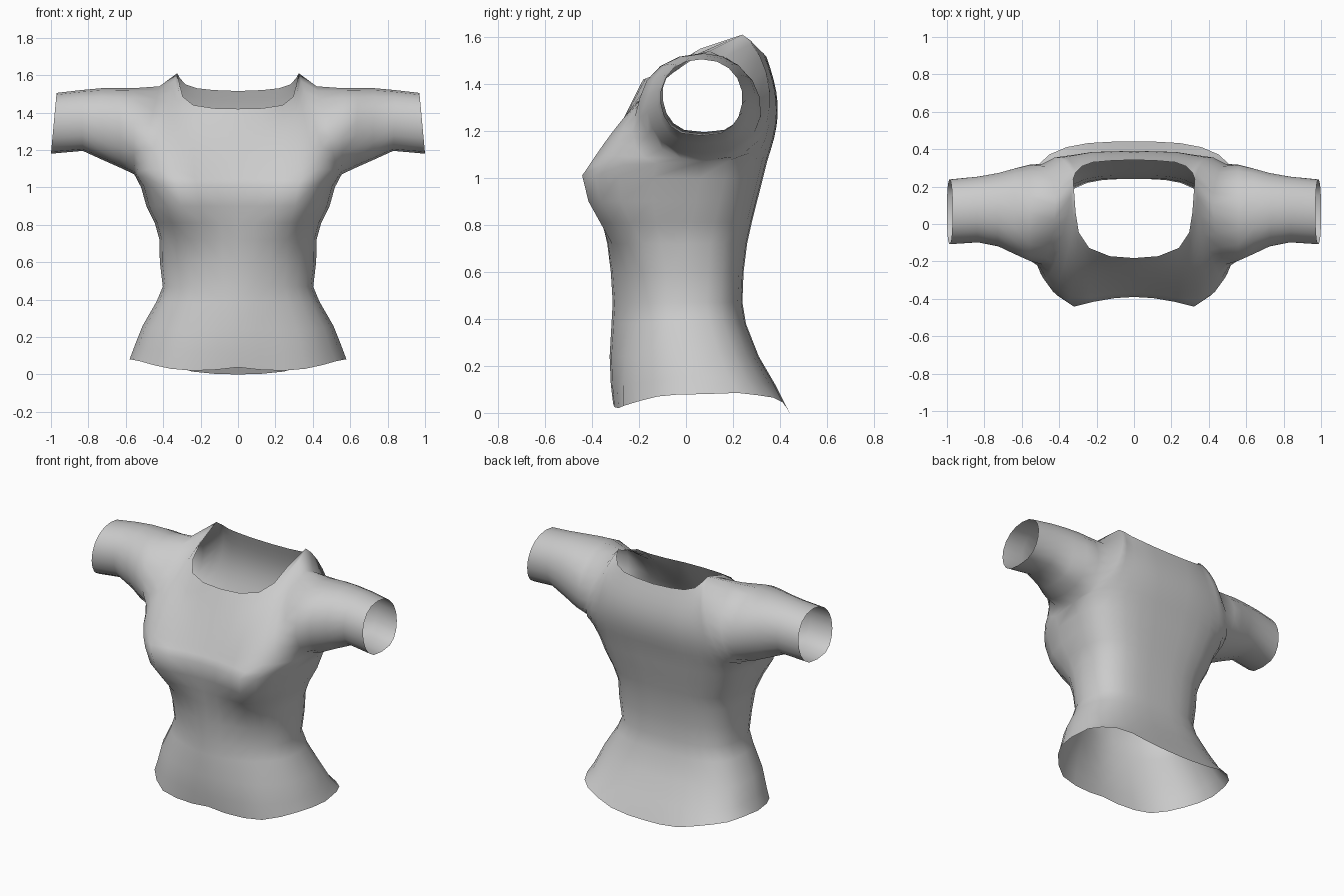
import bpy, bmesh, math
from mathutils import Vector

if "Cube" in bpy.data.objects:
    bpy.data.objects.remove(bpy.data.objects["Cube"])

# Torso rings: z front, z side, z back, half width, side y, centre y, bust y, back y
RINGS = [
    (.025, .08, .00, .58, .08, -.31, -.265, .44),
    (.12, .16, .12, .55, .06, -.32, -.265, .38),
    (.24, .26, .24, .51, .03, -.325, -.26, .31),
    (.38, .39, .38, .435, .00, -.317, -.245, .255),
    (.47, .47, .47, .402, -.01, -.312, -.24, .24),
    (.60, .60, .60, .418, .00, -.32, -.255, .245),
    (.72, .72, .72, .42, .00, -.335, -.295, .26),
    (.81, .81, .81, .445, .02, -.355, -.365, .28),
    (.90, .90, .91, .49, .04, -.37, -.415, .305),
    (1.01, 1.0, 1.0, .518, .06, -.39, -.442, .328),
    (1.05, 1.07, 1.07, .555, .07, -.368, -.415, .345),
]
# Column spacing and depth shares, from the centre line to the side seam
FX = [0, .2, .42, .62, .78, .9, .97, 1]
BUST = [0, .12, .5, 1, .89, .69, .40, 0]
WAIST = [0, .12, .5, 1, .81, .58, .33, 0]
BACK = [1, 1, .98, .92, .81, .63, .39, 0]
HEM_FRONT = [.038, .025, .02, .03, .05, .07, .078, .08]
HEM_BACK = [0, .002, .015, .045, .065, .075, .085, .08]

# Upper edge: neckline, collar tip (5), shoulder seam (6, 7)
SEAM = [(.325, .24, 1.61), (.42, .10, 1.54), (.56, .06, 1.53)]
TOP = {
    "front": [(0, -.182, 1.42), (.13, -.172, 1.423), (.24, -.128, 1.44),
              (.295, -.045, 1.485), (.312, .06, 1.55)] + SEAM,
    "back": [(0, .343, 1.515), (.13, .338, 1.52), (.22, .33, 1.53),
             (.28, .308, 1.55), (.312, .275, 1.585)] + SEAM,
}
BULGE = {
    "front": [0, 0, -.01, -.025, -.07, -.17, -.19, -.265],
    "back": [.047, .047, .05, .055, .078, .115, .18, .255],
}
# Sleeve rings: top x, bottom x, front y, back y, top z, bottom z
SLEEVE = [
    (.64, .63, -.165, .30, 1.53, 1.105),
    (.73, .72, -.122, .275, 1.53, 1.145),
    (.84, .83, -.10, .255, 1.52, 1.195),
    (.97, 1.0, -.11, .24, 1.505, 1.18),
]
STEPS = 9


def ring_point(row, j, side):
    zf, zs, zb, w, ys, c, b, yb = row
    if side == "back":
        y = ys + (yb - ys) * BACK[j]
        z = zs + (zb - zs) * BACK[j]
    else:
        k = min(1, max(0, (zf - .6) / .3))
        share = WAIST[j] + (BUST[j] - WAIST[j]) * k
        y = c + (b - c) * share if j < 4 else ys + (b - ys) * share
        z = zs + (zf - zs) * (1 if j < 4 else share)
    if row is RINGS[0]:
        z = (HEM_BACK if side == "back" else HEM_FRONT)[j]
    return Vector((w * FX[j], y, z))


def panel_column(j, side):
    """Torso column from the hem to the neckline or shoulder."""
    pts = [ring_point(r, j, side) for r in RINGS]
    low, top = pts[-1], Vector(TOP[side][j])
    round_share = max(0, (j - 3) / 4)
    for i in range(1, STEPS + 1):
        u = i / STEPS
        t = u + ((1 - math.cos(math.pi * u)) / 2 - u) * round_share
        p = low.lerp(top, t)
        p.y += BULGE[side][j] * math.sin(math.pi * u)
        pts.append(p)
    return pts


def sleeve_column(ring, side):
    """Half of a sleeve ring, from the flattened underarm to the shoulder line."""
    xt, xb, yf, yb, zt, zb = ring
    mid = (yf + yb) / 2
    edge = yf if side == "front" else yb
    pts = [None] * (len(RINGS) - 1)
    for i in range(STEPS + 1):
        a = math.pi * i / STEPS
        t = (1 - math.cos(a)) / 2
        power = .68 if t < .5 else .9
        pts.append(Vector((xb + (xt - xb) * t,
                           mid + (edge - mid) * max(0, math.sin(a)) ** power,
                           zb + (zt - zb) * t)))
    return pts


bm = bmesh.new()
for side in ("front", "back"):
    cols = [panel_column(j, side) for j in range(8)]
    cols += [sleeve_column(r, side) for r in SLEEVE]
    grid = [[bm.verts.new(p) if p else None for p in col] for col in cols]
    for a, b in zip(grid, grid[1:]):
        for r in range(len(a) - 1):
            quad = [a[r], b[r], b[r + 1], a[r + 1]]
            if None not in quad:
                bm.faces.new(quad if side == "front" else quad[::-1])
# Sew side, shoulder and sleeve seams
bmesh.ops.remove_doubles(bm, verts=bm.verts[:], dist=.0005)

mesh = bpy.data.meshes.new("shirt")
bm.to_mesh(mesh)
bm.free()
shirt = bpy.data.objects.new("shirt", mesh)
bpy.context.collection.objects.link(shirt)

grey = bpy.data.materials.new("grey cloth")
grey.diffuse_color = (.6, .6, .6, 1)
grey.use_nodes = True
grey.node_tree.nodes["Principled BSDF"].inputs["Base Color"].default_value = grey.diffuse_color
mesh.materials.append(grey)

# Other half
mirror = shirt.modifiers.new("mirror", "MIRROR")
mirror.use_clip = True
mirror.merge_threshold = .001

bpy.context.view_layer.objects.active = shirt
shirt.select_set(True)
bpy.ops.object.shade_smooth_by_angle(angle=math.radians(75))
